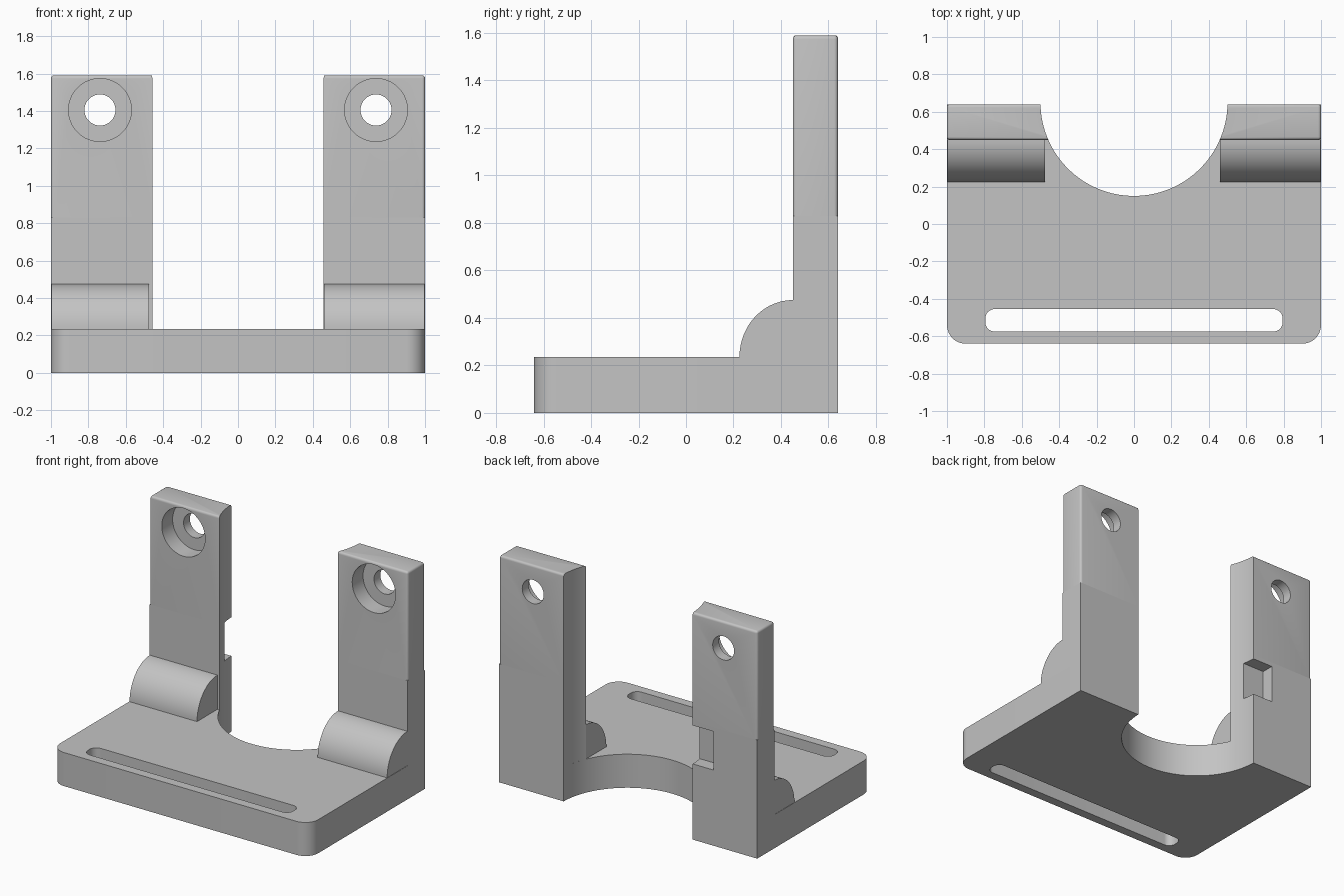
import bpy
import bmesh
from math import sin, cos, pi, asin, sqrt
from mathutils import Matrix

if "Cube" in bpy.data.objects:
    bpy.data.objects.remove(bpy.data.objects["Cube"], do_unlink=True)

# Main dimensions
BACK, FRONT = 0.64, -0.64
POST_Y = 0.45
PLATE_Z, SPLIT_Z, TOP_Z = 0.235, 0.83, 1.59
BORE_Y, BORE_R = 0.65, 0.5

grey = bpy.data.materials.new("plain grey")
grey.use_nodes = True
grey.diffuse_color = (0.55, 0.55, 0.55, 1)
grey.node_tree.nodes["Principled BSDF"].inputs["Base Color"].default_value = (0.55, 0.55, 0.55, 1)


def arc(cx, cy, rx, ry, start, end, steps):
    angles = [start + (end - start) * i / steps for i in range(steps + 1)]
    return [(cx + rx * cos(a), cy + ry * sin(a)) for a in angles]


def extrude(name, outline, low, high, axis="Z", bevel_rule=None):
    """Extrude a closed outline along z, or a (y, z) outline along x."""
    bm = bmesh.new()
    if axis == "Z":
        verts = [bm.verts.new((u, v, low)) for u, v in outline]
        step = (0, 0, high - low)
    else:
        verts = [bm.verts.new((low, u, v)) for u, v in outline]
        step = (high - low, 0, 0)
    face = bm.faces.new(verts)
    grown = bmesh.ops.extrude_face_region(bm, geom=[face], use_keep_orig=True)["geom"]
    moved = [g for g in grown if isinstance(g, bmesh.types.BMVert)]
    bmesh.ops.translate(bm, verts=moved, vec=step)
    bmesh.ops.recalc_face_normals(bm, faces=bm.faces)
    if bevel_rule:
        edges = [e for e in bm.edges if bevel_rule(e)]
        bmesh.ops.bevel(bm, geom=edges, offset=0.016, segments=4, profile=0.5, affect="EDGES")
    return finish(name, bm)


def finish(name, bm):
    mesh = bpy.data.meshes.new(name)
    bm.to_mesh(mesh)
    bm.free()
    obj = bpy.data.objects.new(name, mesh)
    bpy.context.collection.objects.link(obj)
    mesh.materials.append(grey)
    return obj


def rod(x, z, radius, y0, y1):
    """Round cutter lying along y."""
    bm = bmesh.new()
    place = Matrix.Translation((x, (y0 + y1) / 2, z)) @ Matrix.Rotation(pi / 2, 4, "X")
    bmesh.ops.create_cone(bm, cap_ends=True, segments=64, radius1=radius,
                          radius2=radius, depth=y1 - y0, matrix=place)
    return finish("cutter", bm)


def box(x0, x1, y0, y1, z0, z1):
    return extrude("cutter", [(x0, y0), (x1, y0), (x1, y1), (x0, y1)], z0, z1)


def cut(obj, cutter):
    cutter.hide_render = True
    mod = obj.modifiers.new("cut", "BOOLEAN")
    mod.operation, mod.solver, mod.object = "DIFFERENCE", "EXACT", cutter
    bpy.context.view_layer.objects.active = obj
    bpy.ops.object.modifier_apply(modifier=mod.name)
    bpy.data.objects.remove(cutter, do_unlink=True)


def rounded_edge(e):
    """Top front, top back, top outer and upright outer edges of a post."""
    a, b = (v.co for v in e.verts)
    outer = min(abs(a.x), abs(b.x)) > 0.99
    top = min(a.z, b.z) > TOP_Z - 0.01
    along_x = abs(a.y - b.y) < 0.001 and abs(a.x - b.x) > 0.3
    return (outer and max(a.z, b.z) > TOP_Z - 0.01) or (top and along_x)


# Base plate with rounded front corners, round rear opening and long slot
dip = asin((BORE_Y - BACK) / BORE_R)
outline = [(-1, BACK)]
outline += arc(-0.9, FRONT + 0.1, 0.1, 0.1, pi, 1.5 * pi, 10)
outline += arc(0.9, FRONT + 0.1, 0.1, 0.1, 1.5 * pi, 2 * pi, 10)
outline += [(1, BACK)]
outline += arc(0, BORE_Y, BORE_R, BORE_R, -dip, -pi + dip, 64)
base = extrude("base_plate", outline, 0, PLATE_Z)

slot = []
for i, (sx, sy) in enumerate([(1, 1), (-1, 1), (-1, -1), (1, -1)]):
    slot += arc(sx * 0.745, -0.515 + sy * 0.01, 0.05, 0.05, i * pi / 2, (i + 1) * pi / 2, 8)
cut(base, extrude("cutter", slot, -0.1, PLATE_Z + 0.1))

# Posts, each with a concave inner side, a counterbored hole and a quarter-round foot
front_angle = asin((BORE_Y - POST_Y) / BORE_R)
parts = [base]
for side, s in (("left", 1), ("right", -1)):
    plan = [(s * x, y) for x, y in
            [(1, POST_Y)] + arc(0, BORE_Y, BORE_R, BORE_R, -front_angle, -dip, 16) + [(1, BACK)]]
    lower = extrude(side + "_lower_post", plan, PLATE_Z, SPLIT_Z)
    upper = extrude(side + "_upper_post", plan, SPLIT_Z, TOP_Z, bevel_rule=rounded_edge)
    cut(upper, rod(s * 0.738, 1.405, 0.083, 0.3, 0.8))
    cut(upper, rod(s * 0.738, 1.405, 0.168, 0.3, POST_Y + 0.12))
    if s < 0:
        # Small notch in the rear inner corner
        cut(lower, box(-0.66, -0.3, 0.55, 0.8, 0.53, 0.8))
    quarter = [(POST_Y, PLATE_Z)] + arc(POST_Y, PLATE_Z, 0.225, 0.24, pi / 2, pi, 24)
    inner = 0.46 if s > 0 else 0.475
    foot = extrude(side + "_quarter_round", quarter, s * inner, s * 0.998, axis="X")
    parts += [lower, upper, foot]

# Smooth the curved walls and keep the corners sharp
bpy.ops.object.select_all(action="DESELECT")
for part in parts:
    part.select_set(True)
bpy.context.view_layer.objects.active = base
bpy.ops.object.shade_smooth_by_angle(angle=pi / 6)
